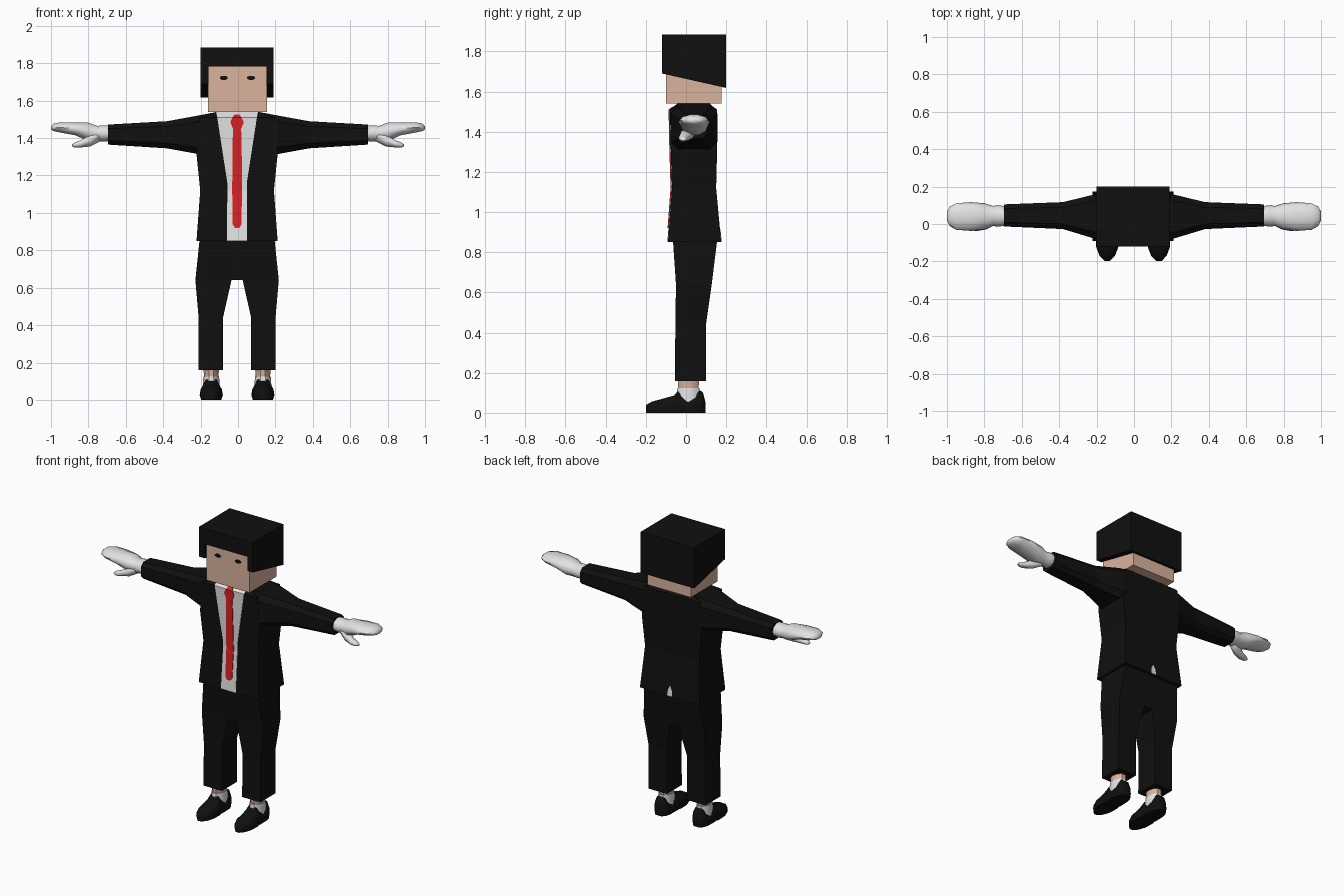
import bpy, bmesh, math

if "Cube" in bpy.data.objects:
    bpy.data.objects.remove(bpy.data.objects["Cube"])

CX = -0.005  # the body sits slightly off the arm-span centre


def material(name, r, g, b):
    m = bpy.data.materials.new(name)
    m.diffuse_color = (r, g, b, 1)
    m.use_nodes = True
    m.node_tree.nodes["Principled BSDF"].inputs["Base Color"].default_value = m.diffuse_color
    return m


BLACK = material("black cloth", 0.005, 0.005, 0.005)
SKIN = material("skin", 0.70, 0.45, 0.34)
WHITE = material("white", 0.76, 0.76, 0.76)
RED = material("red", 0.70, 0.015, 0.018)


def loft(name, rings, mat, smooth=None):
    """Closed solid through rings that all have the same number of points."""
    bm = bmesh.new()
    vs = [[bm.verts.new(p) for p in ring] for ring in rings]
    n = len(rings[0])
    for a, b in zip(vs, vs[1:]):
        for i in range(n):
            j = (i + 1) % n
            bm.faces.new((a[i], a[j], b[j], b[i]))
    bm.faces.new(vs[0])
    bm.faces.new(vs[-1])
    bmesh.ops.recalc_face_normals(bm, faces=bm.faces)
    me = bpy.data.meshes.new(name)
    bm.to_mesh(me)
    bm.free()
    me.materials.append(mat)
    ob = bpy.data.objects.new(name, me)
    bpy.context.collection.objects.link(ob)
    if smooth:
        bpy.ops.object.select_all(action='DESELECT')
        ob.select_set(True)
        bpy.context.view_layer.objects.active = ob
        bpy.ops.object.shade_smooth_by_angle(angle=math.radians(smooth))
    return ob


def rect(x0, x1, y0, y1, z):
    return [(x0, y0, z), (x1, y0, z), (x1, y1, z), (x0, y1, z)]


def box_loft(name, rows, mat):
    return loft(name, [rect(*r) for r in rows], mat)


def prism(name, profile, x0, x1, mat):
    """Side (y, z) profile extruded along x."""
    return loft(name, [[(x, y, z) for y, z in profile] for x in (x0, x1)], mat)


def plate(name, rows, depth, mat, cx=CX):
    """Thin plate of (z, half width) rows lying on the surface y = depth(z)."""
    box_loft(name, [(cx - w, cx + w, depth(z) - .003, depth(z) + .003, z) for z, w in rows], mat)


def oval(x, yc, hy, zc, hz, n=10):
    return [(x, yc + hy * math.cos(k * math.tau / n), zc + hz * math.sin(k * math.tau / n))
            for k in range(n)]


def interp(z, rows, col):
    for a, b in zip(rows, rows[1:]):
        if z <= b[0]:
            return a[col] + (b[col] - a[col]) * (z - a[0]) / (b[0] - a[0])
    return rows[-1][col]


# Jacket body: z, half width, front y, back y
TORSO = [(.85, .217, -.09, .175), (1.12, .197, -.07, .15), (1.315, .217, -.076, .155),
         (1.51, .2, -.08, .155), (1.54, .112, -.04, .115)]
box_loft("jacket_body", [(CX - w, CX + w, f, b, z) for z, w, f, b in TORSO], BLACK)


def front(z):
    return interp(z, TORSO, 2)


# Shirt front, tie and the rear vent
plate("shirt_front", [(.85, .054), (1.12, .052), (1.16, .052), (1.315, .076), (1.51, .106),
                      (1.54, .112)], front, WHITE)
plate("tie", [(.92, .012), (.94, .024), (1.12, .026), (1.315, .025), (1.45, .022),
              (1.485, .036), (1.51, .024), (1.525, .014)], lambda z: front(z) - .004, RED)
plate("rear_vent", [(.85, .018), (.89, .014), (.915, .002)], lambda z: interp(z, TORSO, 3), WHITE)

# Head and eyes
box_loft("head", [(-.16, .155, -.10, .178, z) for z in (1.54, 1.80)], SKIN)
for s in (-1, 1):
    plate("eye", [(1.711, .010), (1.718, .021), (1.726, .021), (1.733, .010)],
          lambda z: -.10, BLACK, cx=-.003 + s * .073)

# Hair: crown with fringe, back panel and sloping side panels
box_loft("hair_crown", [(-.20, .19, -.12, .20, z) for z in (1.783, 1.885)], BLACK)
prism("hair_back", [(.17, 1.79), (.20, 1.79), (.20, 1.618), (.17, 1.625)], -.20, .19, BLACK)
SIDE = [(-.12, 1.79), (.20, 1.79), (.20, 1.618), (-.12, 1.69)]
prism("hair_side", SIDE, -.20, -.158, BLACK)
prism("hair_side", SIDE, .153, .19, BLACK)

# Trousers: seat block
box_loft("trouser_seat", [(CX - .223, CX + .223, -.05, .128, .64),
                          (CX - .2, CX + .2, -.065, .155, .86)], BLACK)


def sleeve_ring(s, x, y0, y1, z0, z1, c):
    """Rectangle with cut corners."""
    return [(s * x, y, z) for y, z in (
        (y0 + c, z0), (y1 - c, z0), (y1, z0 + c), (y1, z1 - c),
        (y1 - c, z1), (y0 + c, z1), (y0, z1 - c), (y0, z0 + c))]


for s in (-1, 1):
    # Trouser leg
    rows = [(.16, .074, .206, -.055, .10), (.445, .074, .206, -.053, .10), (.64, .03, .223, -.05, .128)]
    box_loft("trouser_leg", [(CX + s * a, CX + s * b, f, k, z) for z, a, b, f, k in rows], BLACK)

    # Sleeve
    loft("sleeve", [sleeve_ring(s, *r) for r in (
        (.11, -.076, .152, 1.325, 1.54, .034), (.215, -.077, .157, 1.315, 1.52, .034),
        (.38, -.027, .117, 1.345, 1.49, .028), (.695, -.013, .105, 1.365, 1.472, .022))], BLACK)

    # Glove: cuff, palm and joined fingers, then thumb
    loft("glove_hand", [oval(s * x, yc, hy, zc, hz) for x, yc, hy, zc, hz in (
        (.685, .043, .052, 1.425, .044), (.735, .043, .058, 1.425, .045),
        (.75, .043, .053, 1.425, .041), (.80, .041, .070, 1.433, .052),
        (.87, .040, .077, 1.449, .036), (.95, .040, .071, 1.457, .029),
        (.985, .041, .052, 1.457, .021), (1.0, .042, .024, 1.455, .010))], WHITE, 60)
    loft("glove_thumb", [oval(s * x, yc, hy, zc, hz, 8) for x, yc, hy, zc, hz in (
        (.735, .03, .032, 1.415, .032), (.79, .005, .034, 1.388, .033),
        (.84, -.012, .026, 1.369, .019), (.872, -.014, .020, 1.363, .014),
        (.887, -.014, .009, 1.361, .006))], WHITE, 60)

    # Ankle and sock
    fx = CX + s * .138

    def leg_ring(z, hx, hy, yc=.012):
        return [(fx + hx * math.cos(k * math.tau / 10), yc + hy * math.sin(k * math.tau / 10), z)
                for k in range(10)]

    loft("ankle", [leg_ring(.11, .038, .052), leg_ring(.18, .042, .057)], SKIN, 40)
    loft("sock", [leg_ring(.04, .046, .068), leg_ring(.085, .045, .064), leg_ring(.125, .042, .058)],
         WHITE, 40)

    # Shoe: y, half width, top height; the dip shows the sock
    shoe = [(-.198, .014, .04), (-.17, .040, .056), (-.125, .057, .068), (-.06, .060, .086),
            (-.04, .052, .108), (-.03, .055, .095), (.01, .055, .070), (.045, .053, .085),
            (.07, .046, .113), (.085, .036, .10), (.096, .022, .055)]
    loft("shoe", [[(fx + w * u, y, h * v) for u, v in (
        (-.9, 0), (.9, 0), (1.03, .3), (.95, .65), (.55, 1), (-.55, 1), (-.95, .65), (-1.03, .3))]
        for y, w, h in shoe], BLACK, 50)
